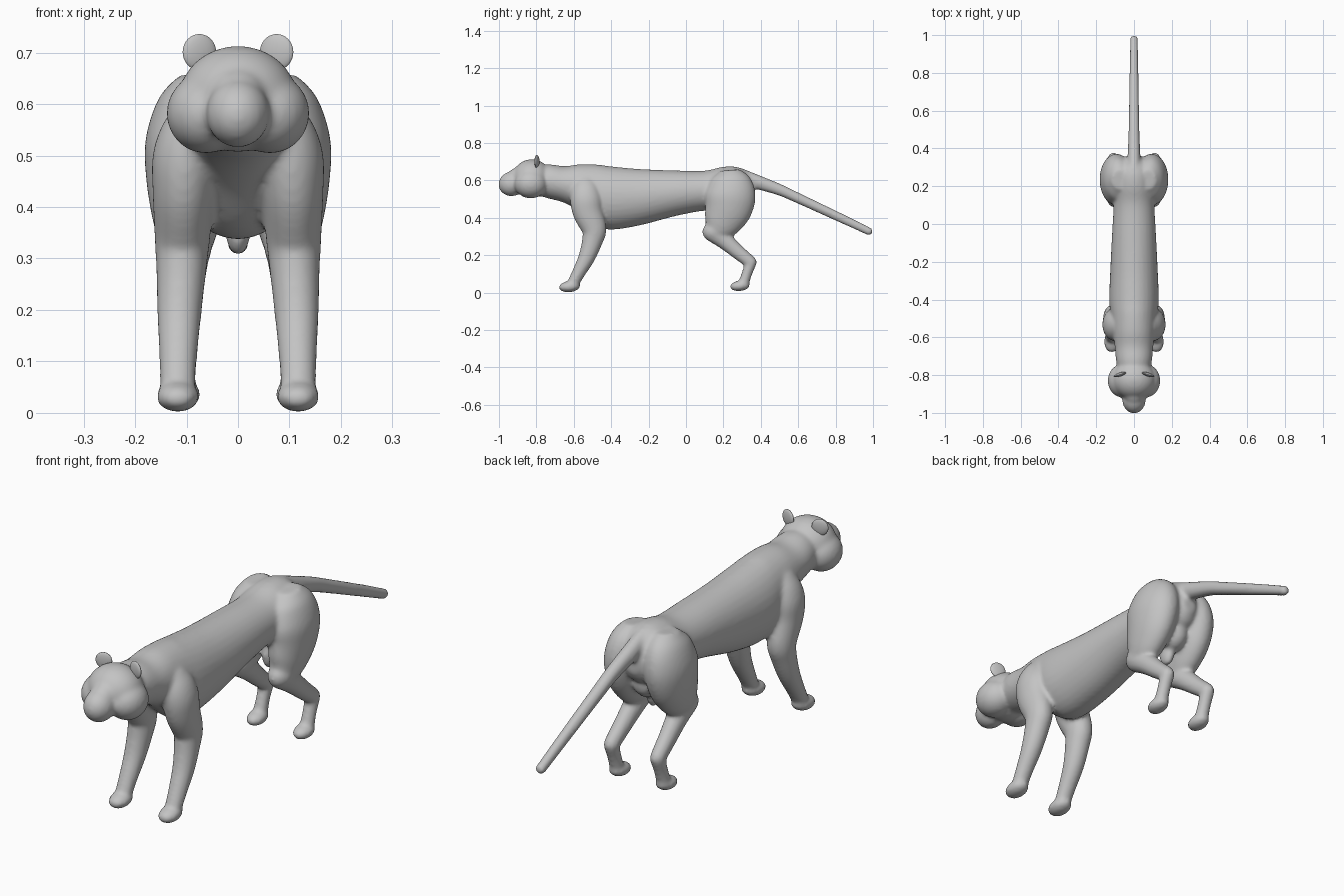
import bpy, bmesh, math
from mathutils import Vector, Matrix

fur = bpy.data.materials.new("grey_fur")
fur.diffuse_color = (0.55, 0.55, 0.55, 1)


def spline(rows, steps=5):
    """Catmull-Rom interpolation through rows of numbers."""
    out = []
    for i in range(len(rows) - 1):
        a, b = rows[max(i - 1, 0)], rows[i]
        c, d = rows[i + 1], rows[min(i + 2, len(rows) - 1)]
        for s in range(steps):
            t = s / steps
            out.append([0.5 * (2 * q + (r - p) * t + (2 * p - 5 * q + 4 * r - u) * t * t
                               + (3 * q - p - 3 * r + u) * t ** 3)
                        for p, q, r, u in zip(a, b, c, d)])
    return out + [list(rows[-1])]


def loft(bm, rows, upright=False, side=1, sides=32):
    """Closed tube through rows of (x, y, z, half width, half depth)."""
    rows = spline(rows)
    rings = []
    for i, (x, y, z, rx, rn) in enumerate(rows):
        p, q = rows[max(i - 1, 0)], rows[min(i + 1, len(rows) - 1)]
        t = Vector((0, q[1] - p[1], q[2] - p[2])).normalized()
        n = Vector((0, 0, 1)) if upright else Vector((0, -t.z, t.y))
        c = Vector((x * side, y, z))
        rings.append([bm.verts.new(c + Vector((rx * math.cos(a), 0, 0)) + n * rn * math.sin(a))
                      for a in (2 * math.pi * k / sides for k in range(sides))])
    for r0, r1 in zip(rings, rings[1:]):
        for k in range(sides):
            j = (k + 1) % sides
            bm.faces.new((r0[k], r0[j], r1[j], r1[k]))
    bm.faces.new(rings[0][::-1])
    bm.faces.new(rings[-1])


def ball(bm, c, r, tilt=0):
    """Ellipsoid, tilted about the x axis."""
    m = Matrix.Translation(c) @ Matrix.Rotation(tilt, 4, 'X') @ Matrix.Diagonal((*r, 1))
    bmesh.ops.create_uvsphere(bm, u_segments=32, v_segments=20, radius=1, matrix=m)


def finish(name, bm):
    bmesh.ops.recalc_face_normals(bm, faces=bm.faces)
    me = bpy.data.meshes.new(name)
    bm.to_mesh(me)
    bm.free()
    me.materials.append(fur)
    for p in me.polygons:
        p.use_smooth = True
    ob = bpy.data.objects.new(name, me)
    bpy.context.collection.objects.link(ob)
    return ob


bm = bmesh.new()

# Torso and neck
loft(bm, [(0, -.86, .600, .06, .06), (0, -.74, .595, .092, .090), (0, -.65, .578, .102, .098),
          (0, -.57, .560, .112, .126), (0, -.48, .522, .124, .163), (0, -.40, .506, .131, .169),
          (0, -.25, .510, .126, .151), (0, -.05, .532, .116, .121), (0, .10, .545, .108, .107),
          (0, .20, .553, .110, .120), (0, .28, .552, .100, .118), (0, .335, .545, .07, .09),
          (0, .365, .54, .03, .04)], upright=True)

# Head, cheeks and muzzle
ball(bm, (0, -.825, .610), (.115, .105, .103))
for s in (-1, 1):
    ball(bm, (s * .062, -.83, .582), (.077, .088, .078))
ball(bm, (0, -.93, .582), (.062, .073, .066), .25)
ball(bm, (0, -.89, .61), (.06, .07, .06))

# Tail
loft(bm, [(0, .28, .620, .035, .05), (0, .36, .598, .034, .040), (0, .50, .550, .029, .031),
          (0, .60, .505, .027, .028), (0, .80, .412, .024, .025), (0, .975, .329, .021, .021)])
ball(bm, (0, .977, .328), (.022, .022, .022))

# Small underside bump between the hind legs
ball(bm, (0, .215, .365), (.026, .04, .060))
ball(bm, (0, .25, .43), (.06, .07, .07))

for s in (-1, 1):
    # Front leg: shoulder to wrist, then paw
    loft(bm, [(.070, -.545, .61, .04, .05), (.085, -.540, .56, .062, .075), (.100, -.535, .50, .066, .085),
              (.106, -.525, .43, .060, .080), (.108, -.492, .34, .054, .067), (.110, -.500, .28, .049, .056),
              (.114, -.530, .19, .043, .045), (.116, -.572, .11, .037, .036), (.117, -.598, .06, .035, .032),
              (.117, -.605, .035, .035, .032)], side=s)
    ball(bm, (s * .117, -.623, .032), (.042, .058, .030), .1)

    # Hind leg: thigh, shin, ankle and paw
    loft(bm, [(.075, .235, .655, .04, .05), (.085, .238, .61, .070, .105), (.093, .238, .53, .087, .134),
              (.098, .225, .45, .080, .128), (.100, .190, .37, .064, .100), (.100, .160, .32, .048, .065)],
         upright=False, side=s)
    ball(bm, (s * .10, .155, .325), (.05, .068, .055))
    loft(bm, [(.100, .145, .325, .048, .055), (.102, .21, .275, .041, .046),
              (.106, .28, .215, .035, .039), (.109, .342, .165, .031, .034)], side=s)
    ball(bm, (s * .109, .343, .162), (.031, .035, .035))
    loft(bm, [(.109, .347, .16, .030, .031), (.110, .325, .10, .027, .028),
              (.110, .305, .04, .030, .029)], side=s)
    ball(bm, (s * .110, .288, .036), (.038, .054, .028), .1)

body = finish("cat_body", bm)
re = body.modifiers.new("blend", 'REMESH')
re.mode = 'VOXEL'
re.voxel_size = 0.008
re.use_smooth_shade = True
sm = body.modifiers.new("soften", 'SMOOTH')
sm.factor = 0.5
sm.iterations = 9

# Round thin ears
for s, name in ((-1, "ear_right"), (1, "ear_left")):
    bm = bmesh.new()
    ball(bm, (0, 0, 0), (.034, .010, .035))
    ear = finish(name, bm)
    ear.location = (s * .075, -.797, .701)
    ear.rotation_euler = (0, 0, -s * .3)
